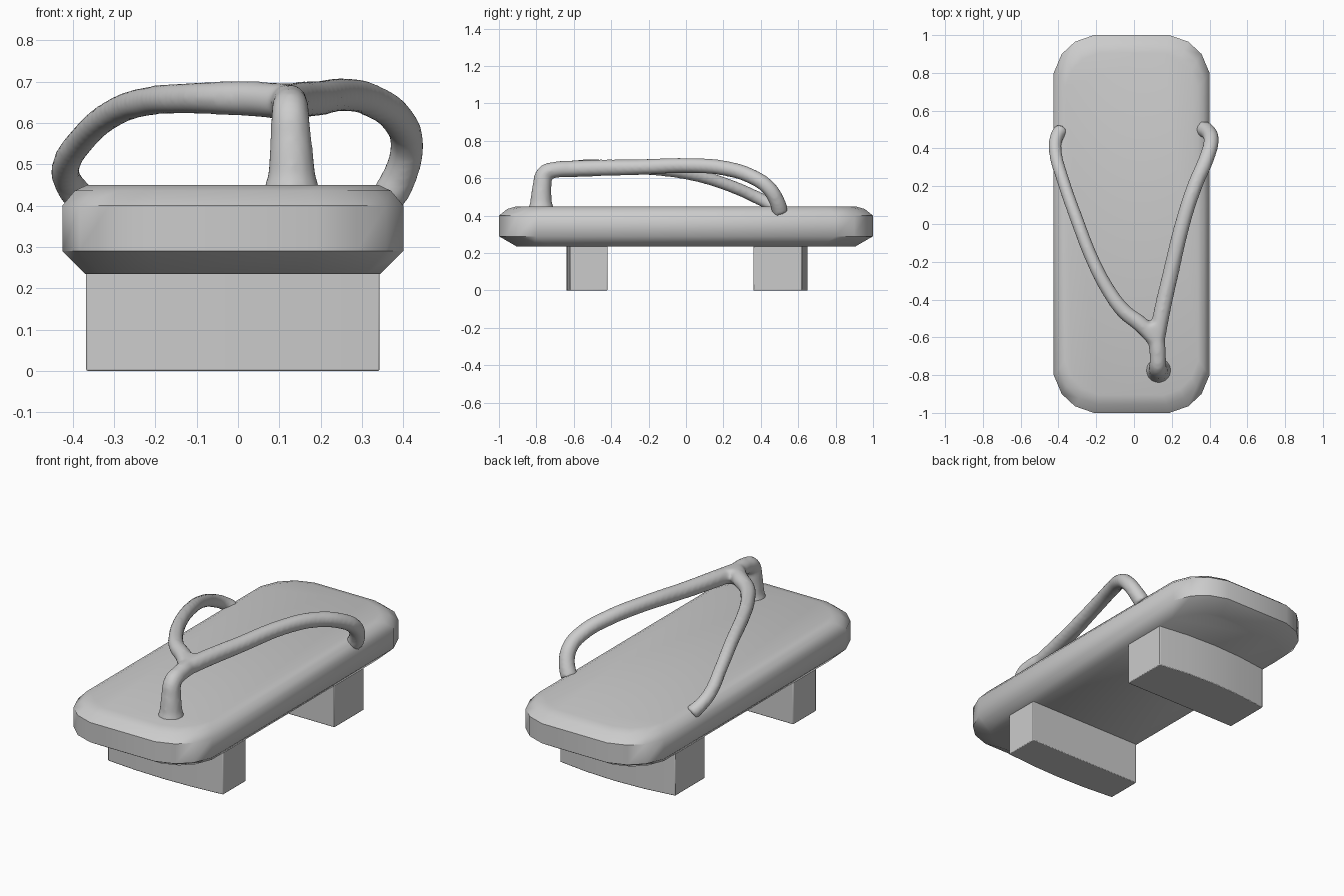
import bpy, bmesh, math

if "Cube" in bpy.data.objects:
    bpy.data.objects.remove(bpy.data.objects["Cube"])

CX = -0.0125  # centre line of the sole


def loft(name, rings, angle):
    """Solid skinned through closed rings of equal length, capped at both ends."""
    bm = bmesh.new()
    loops = [[bm.verts.new(p) for p in ring] for ring in rings]
    n = len(loops[0])
    for a, b in zip(loops, loops[1:]):
        for i in range(n):
            j = (i + 1) % n
            bm.faces.new((a[i], a[j], b[j], b[i]))
    bm.faces.new(loops[0][::-1])
    bm.faces.new(loops[-1])
    bmesh.ops.recalc_face_normals(bm, faces=bm.faces)
    me = bpy.data.meshes.new(name)
    bm.to_mesh(me)
    bm.free()
    ob = bpy.data.objects.new(name, me)
    bpy.context.collection.objects.link(ob)
    smooth(ob, angle)
    return ob


def smooth(ob, angle):
    bpy.ops.object.select_all(action='DESELECT')
    ob.select_set(True)
    bpy.context.view_layer.objects.active = ob
    bpy.ops.object.shade_smooth_by_angle(angle=math.radians(angle))


# Sole: rounded rectangle with chamfered top and bottom rims
corner = [(0.4125, 0.80), (0.37, 0.90), (0.30, 0.965), (0.20, 1.0)]
half = corner + [(-x, y) for x, y in reversed(corner)]
outline = half + [(-x, -y) for x, y in half]


def sole_ring(z, dx, dy):
    sx, sy = 1 - dx / 0.4125, 1 - dy
    return [(CX + x * sx, y * sy, z) for x, y in outline]


loft("sole", [sole_ring(0.235, 0.055, 0.095), sole_ring(0.29, 0, 0),
              sole_ring(0.40, 0, 0), sole_ring(0.436, 0.03, 0.045),
              sole_ring(0.45, 0.06, 0.095)], 50)


# Two cross bars under the sole, with a slightly bowed outer face
def tooth(name, inner, outer, bow):
    w = 0.355
    plan = [(-w, inner), (w, inner), (w, outer)]
    for t in (0.5, 0, -0.5):
        plan.append((w * t, outer + bow * (1 - t * t)))
    plan.append((-w, outer))
    rings = [[(CX + x, y, z) for x, y in plan] for z in (0, 0.25)]
    ob = loft(name, rings, 30)
    bev = ob.modifiers.new("soft_edges", 'BEVEL')
    bev.width = 0.004
    bev.segments = 2
    bev.limit_method = 'ANGLE'


tooth("front_tooth", -0.42, -0.62, -0.02)
tooth("back_tooth", 0.36, 0.62, 0.03)

# Thong strap: post and two branches as (x, y, z, radius), fused at the fork
post = [(0.13, -0.775, 0.43, 0.072), (0.13, -0.775, 0.475, 0.058),
        (0.128, -0.77, 0.56, 0.051), (0.126, -0.755, 0.625, 0.046),
        (0.126, -0.70, 0.645, 0.044), (0.115, -0.60, 0.65, 0.046),
        (0.09, -0.53, 0.655, 0.044)]
right = [(0.12, -0.62, 0.65, 0.044), (0.145, -0.48, 0.655, 0.045),
         (0.192, -0.27, 0.659, 0.043), (0.265, 0.03, 0.668, 0.041),
         (0.325, 0.21, 0.653, 0.041), (0.385, 0.35, 0.61, 0.041),
         (0.409, 0.44, 0.55, 0.041), (0.395, 0.485, 0.48, 0.042),
         (0.365, 0.505, 0.42, 0.045)]
left = [(0.12, -0.62, 0.65, 0.044), (0.04, -0.535, 0.658, 0.044),
        (-0.05, -0.465, 0.66, 0.041), (-0.13, -0.36, 0.659, 0.038),
        (-0.215, -0.20, 0.653, 0.036), (-0.305, 0.03, 0.622, 0.035),
        (-0.375, 0.23, 0.562, 0.034), (-0.417, 0.39, 0.492, 0.035),
        (-0.41, 0.46, 0.455, 0.036), (-0.385, 0.50, 0.42, 0.04)]

cu = bpy.data.curves.new("strap", 'CURVE')
cu.dimensions = '3D'
cu.bevel_depth = 1.0
cu.bevel_resolution = 4
cu.resolution_u = 5
cu.use_fill_caps = True
for path in (post, right, left):
    sp = cu.splines.new('BEZIER')
    sp.bezier_points.add(len(path) - 1)
    for bp, (x, y, z, r) in zip(sp.bezier_points, path):
        bp.co = (x, y, z)
        bp.radius = r
        bp.handle_left_type = bp.handle_right_type = 'AUTO'
strap = bpy.data.objects.new("strap", cu)
bpy.context.collection.objects.link(strap)
bpy.ops.object.select_all(action='DESELECT')
strap.select_set(True)
bpy.context.view_layer.objects.active = strap
bpy.ops.object.convert(target='MESH')
strap = bpy.context.view_layer.objects.active
rm = strap.modifiers.new("fuse", 'REMESH')
rm.mode = 'VOXEL'
rm.voxel_size = 0.01
rm.use_smooth_shade = True
sm = strap.modifiers.new("blend", 'SMOOTH')
sm.factor = 0.5
sm.iterations = 8
